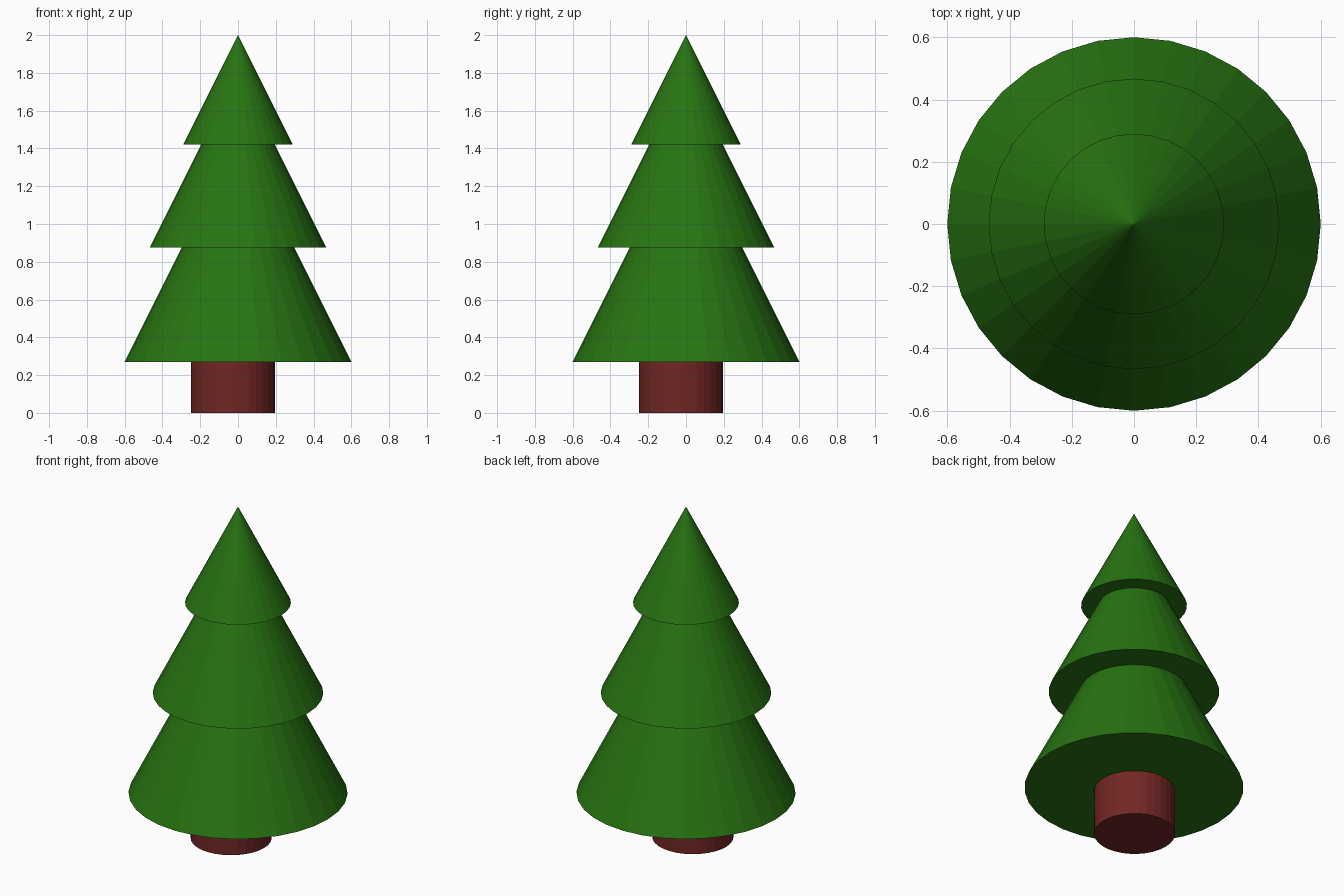
import bpy

if "Cube" in bpy.data.objects:
    bpy.data.objects.remove(bpy.data.objects["Cube"])

SIDES = 32


def material(name, color):
    mat = bpy.data.materials.new(name)
    mat.diffuse_color = color
    mat.use_nodes = True
    mat.node_tree.nodes["Principled BSDF"].inputs["Base Color"].default_value = mat.diffuse_color
    return mat


green = material("needle_green", (0.02, 0.175, 0.006, 1))
bark = material("bark_red_brown", (0.165, 0.02, 0.018, 1))

# Foliage tiers: each cone is twice as tall as its base radius
tiers = [("lower_foliage", 0.60, 0.27),
         ("middle_foliage", 0.467, 0.875),
         ("upper_foliage", 0.29, 1.42)]
for name, radius, base in tiers:
    bpy.ops.mesh.primitive_cone_add(vertices=SIDES, radius1=radius, depth=2 * radius,
                                    location=(0, 0, base + radius))
    cone = bpy.context.object
    cone.name = name
    cone.data.materials.append(green)

# Trunk, slightly off centre, running a little way into the foliage
trunk_top = 0.32
bpy.ops.mesh.primitive_cylinder_add(vertices=SIDES, radius=0.222, depth=trunk_top,
                                    location=(-0.027, -0.027, trunk_top / 2))
trunk = bpy.context.object
trunk.name = "trunk"
trunk.data.materials.append(bark)
